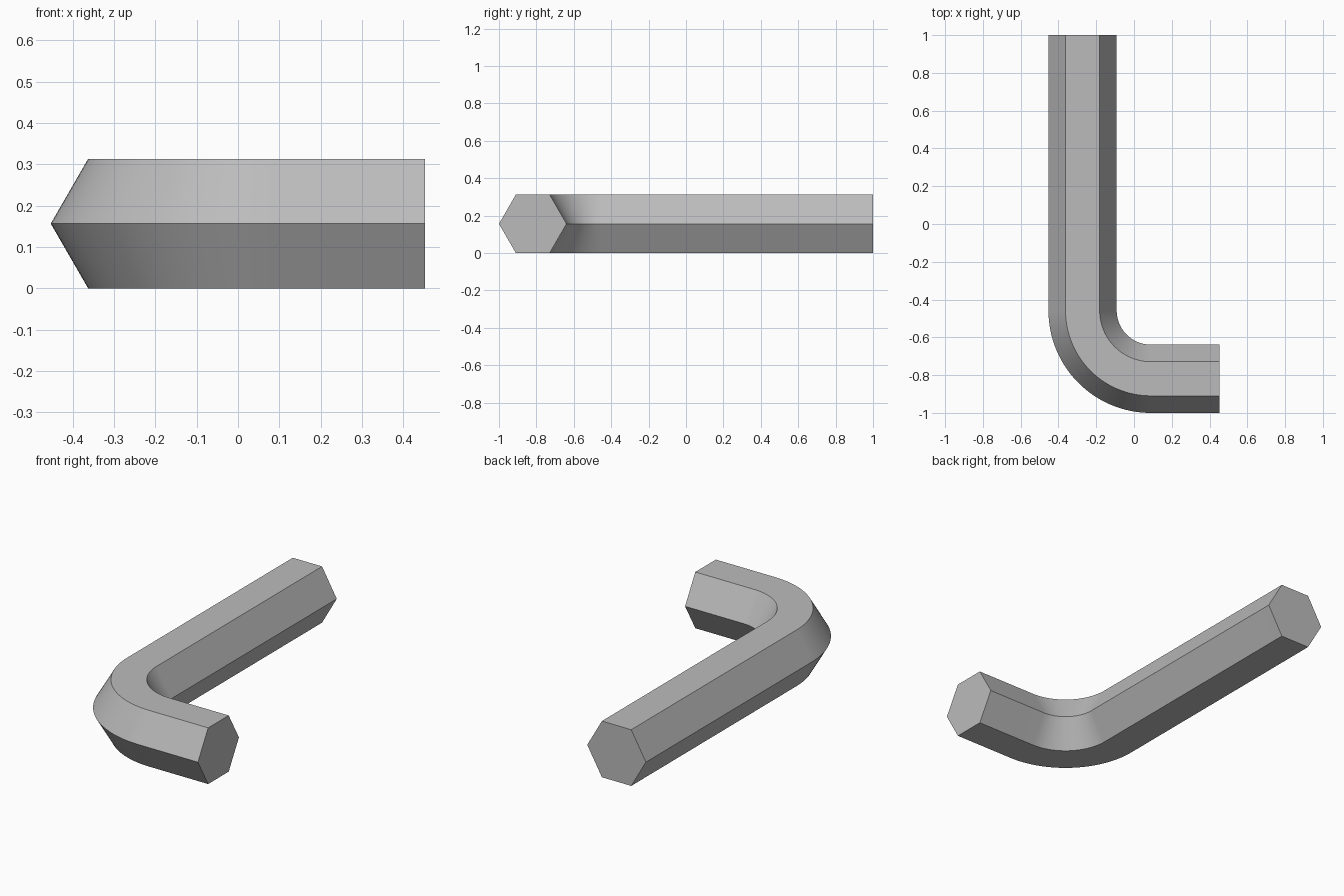
import bpy
import bmesh
from math import cos, sin, pi, radians
from mathutils import Vector

cube = bpy.data.objects.get("Cube")
if cube:
    bpy.data.objects.remove(cube, do_unlink=True)

# Steel material
steel = bpy.data.materials.new("steel_grey")
steel.use_nodes = True
colour = (0.5, 0.5, 0.5, 1)
steel.diffuse_color = colour
steel.node_tree.nodes["Principled BSDF"].inputs["Base Color"].default_value = colour

# Main sizes: hexagon corner radius, bend radius, arm ends
R = 0.1807
FLAT = R * cos(pi / 6)
BEND = 2 * R
HALF_X = 0.453
STEPS = 32
centre = Vector((-HALF_X + R + BEND, -1 + R + BEND, FLAT))


def hex_ring(bm, origin, angle):
    """Hexagon across the path, corners pointing along the bend radius."""
    out = Vector((cos(angle), sin(angle), 0))
    up = Vector((0, 0, 1))
    return [bm.verts.new(origin + out * R * cos(k * pi / 3) + up * R * sin(k * pi / 3))
            for k in range(6)]


# Path: long arm end, quarter bend, short arm end
path = [(Vector((centre.x - BEND, 1, FLAT)), pi)]
for i in range(STEPS + 1):
    a = pi + i / STEPS * pi / 2
    path.append((centre + Vector((cos(a), sin(a), 0)) * BEND, a))
path.append((Vector((HALF_X, centre.y - BEND, FLAT)), 1.5 * pi))

# Sweep the hexagon and cap both ends
bm = bmesh.new()
rings = [hex_ring(bm, p, a) for p, a in path]
for r0, r1 in zip(rings, rings[1:]):
    for k in range(6):
        n = (k + 1) % 6
        bm.faces.new((r0[k], r0[n], r1[n], r1[k]))
bm.faces.new(rings[0])
bm.faces.new(rings[-1])
bmesh.ops.recalc_face_normals(bm, faces=bm.faces)

mesh = bpy.data.meshes.new("hex_key")
bm.to_mesh(mesh)
bm.free()
mesh.materials.append(steel)
hex_key = bpy.data.objects.new("hex_key", mesh)
bpy.context.collection.objects.link(hex_key)

# Smooth bend, crisp hexagon edges
bpy.ops.object.select_all(action='DESELECT')
hex_key.select_set(True)
bpy.context.view_layer.objects.active = hex_key
bpy.ops.object.shade_smooth_by_angle(angle=radians(30))
